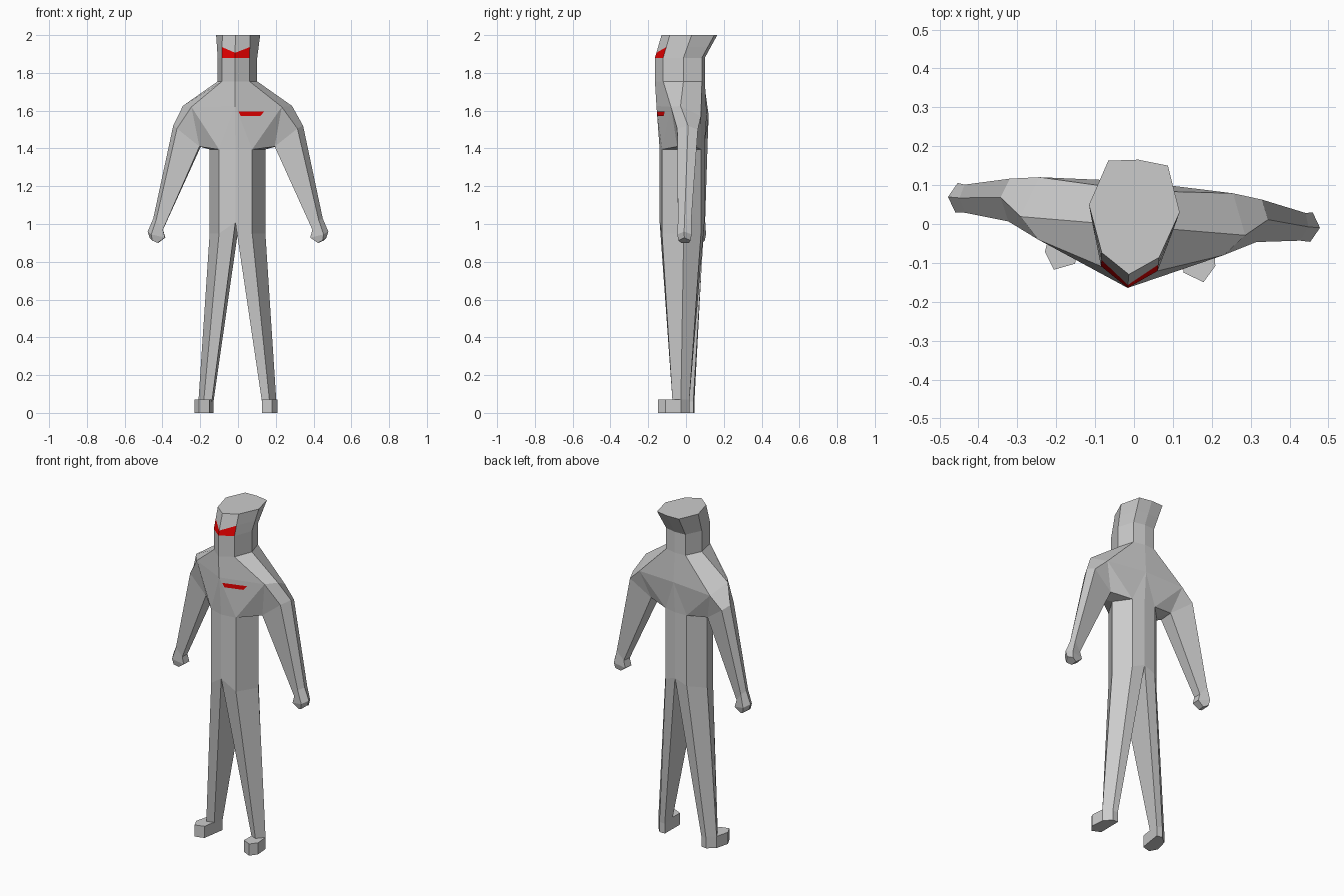
import bpy, bmesh, math
from mathutils import Vector
from mathutils.bvhtree import BVHTree

if "Cube" in bpy.data.objects:
    bpy.data.objects.remove(bpy.data.objects["Cube"])

TURN = -0.083      # the figure stands turned slightly to one side
SHIFT_X = -0.0025


def material(name, rgb):
    m = bpy.data.materials.new(name)
    m.diffuse_color = (*rgb, 1)
    m.use_nodes = True
    m.node_tree.nodes["Principled BSDF"].inputs["Base Color"].default_value = m.diffuse_color
    return m


GREY = material("light grey", (0.6, 0.6, 0.6))
RED = material("red", (0.8, 0.0, 0.0))


def finish(name, bm, mats):
    """Weld, fix normals and place a part as a flat shaded object."""
    me = bpy.data.meshes.new(name)
    bm.to_mesh(me)
    ob = bpy.data.objects.new(name, me)
    bpy.context.collection.objects.link(ob)
    for m in mats:
        me.materials.append(m)
    ob.rotation_euler.z = TURN
    ob.location.x = SHIFT_X
    return ob


def mirrored(faces):
    """faces: list of (points, material index) for the +x half."""
    bm = bmesh.new()
    for s in (1, -1):
        for pts, mat in faces:
            f = bm.faces.new([bm.verts.new((s * p[0], p[1], p[2])) for p in pts])
            f.material_index = mat
    bmesh.ops.remove_doubles(bm, verts=bm.verts, dist=0.0005)
    bmesh.ops.recalc_face_normals(bm, faces=bm.faces)
    return bm


def band(a, b, closed=False):
    """Quads between two matching rows of points."""
    n = len(a)
    return [([a[i], b[i], b[(i + 1) % n], a[(i + 1) % n]], 0)
            for i in range(n if closed else n - 1)]


def at(xy, z):
    return [(x, y, z) for x, y in xy]


def mix(a, b, t):
    return tuple(Vector(a).lerp(Vector(b), t))


# Half rows run from front centre round to back centre
neck_xy = [(0, -.165), (.073, -.115), (.105, -.005), (.068, .09), (0, .1)]
neck, brow = at(neck_xy, 1.755), at(neck_xy, 1.88)
crown = at([(0, -.13), (.074, -.08), (.117, .04), (.077, .157), (0, .166)], 2.0)
visor_top = [mix(p, q, t) for p, q, t in zip(brow, crown, (.22, .47, .47, .47, .47))]

# Head, with the visor as the front face of its own band
faces = band(neck, brow) + band(visor_top, crown)
visor = band(brow, visor_top)
faces += [(visor[0][0], 1)] + visor[1:] + [(crown, 0)]

# Shoulders and chest
chest, back = (0, -.157, 1.625), (0, .11, 1.58)
s1, s2, s3 = (.24, -.06, 1.62), (.29, -.005, 1.625), (.25, .1, 1.57)
waist_xy = [(0, -.14), (.088, -.12), (.148, 0), (.075, .087), (0, .097)]
waist = at(waist_xy, 1.395)
w0, w1, w2, w3, w4 = waist
pit_f, pit_b = (.2, -.03, 1.41), (.2, .06, 1.41)
e1, e2, e3 = (.32, -.02, 1.505), (.345, .04, 1.52), (.325, .09, 1.5)
faces += band(neck, [chest, s1, s2, s3, back])
faces += [(f, 0) for f in (
    [chest, w0, w1], [chest, w1, s1], [s1, w1, pit_f], [s1, pit_f, e1],
    [s1, e1, e2, s2], [s2, e2, e3, s3], [s3, e3, pit_b], [s3, pit_b, w3],
    [back, s3, w3], [back, w3, w4],
    [pit_f, w1, w2], [pit_f, w2, pit_b], [pit_b, w2, w3])]

# Arm and fist
arm = [
    [pit_f, e1, e2, e3, pit_b],
    [(.397, .005, .97), (.432, -.007, 1.02), (.45, .03, 1.03), (.44, .065, 1.02), (.4, .053, .97)],
    [(.386, .005, .928), (.458, -.008, .945), (.48, .03, .96), (.458, .068, .945), (.388, .055, .928)],
    [(.425, .01, .9), (.452, -.003, .912), (.47, .03, .928), (.452, .062, .912), (.425, .05, .9)]]
for a, b in zip(arm, arm[1:]):
    faces += band(a, b, True)
faces.append((arm[-1], 0))

# Hips and leg
hips = [(x, y, z) for (x, y), z in zip(waist_xy, (1.01, .95, .95, .97, 1.0))]
ankle_xy = [(.133, -.04), (.175, -.057), (.207, -.01), (.165, .031), (.13, .028)]
faces += band(waist, hips) + band(hips, at(ankle_xy, .06), True)

body = mirrored(faces)
surface = BVHTree.FromBMesh(body)
finish("body", body, [GREY, RED])

# Feet
foot_xy = [(.14, -.114), (.193, -.134), (.22, -.09)] + ankle_xy[2:]
top, sole = at(foot_xy, .07), at(foot_xy, 0)
finish("feet", mirrored(band(top, sole, True) + [(top, 0), (sole, 0)]), [GREY])

# Chest stripe, a thin strip laid on the chest
bm = bmesh.new()
rows = []
for i in range(9):
    t = i / 8
    col = []
    for x, z in ((.018 + .132 * t, 1.596), (.03 + .1 * t, 1.571)):
        hit = surface.ray_cast(Vector((x, -1, z)), Vector((0, 1, 0)))[0]
        col.append(bm.verts.new(hit + Vector((0, -.004, 0))))
    rows.append(col)
for a, b in zip(rows, rows[1:]):
    bm.faces.new([a[0], a[1], b[1], b[0]])
finish("chest_stripe", bm, [RED])
